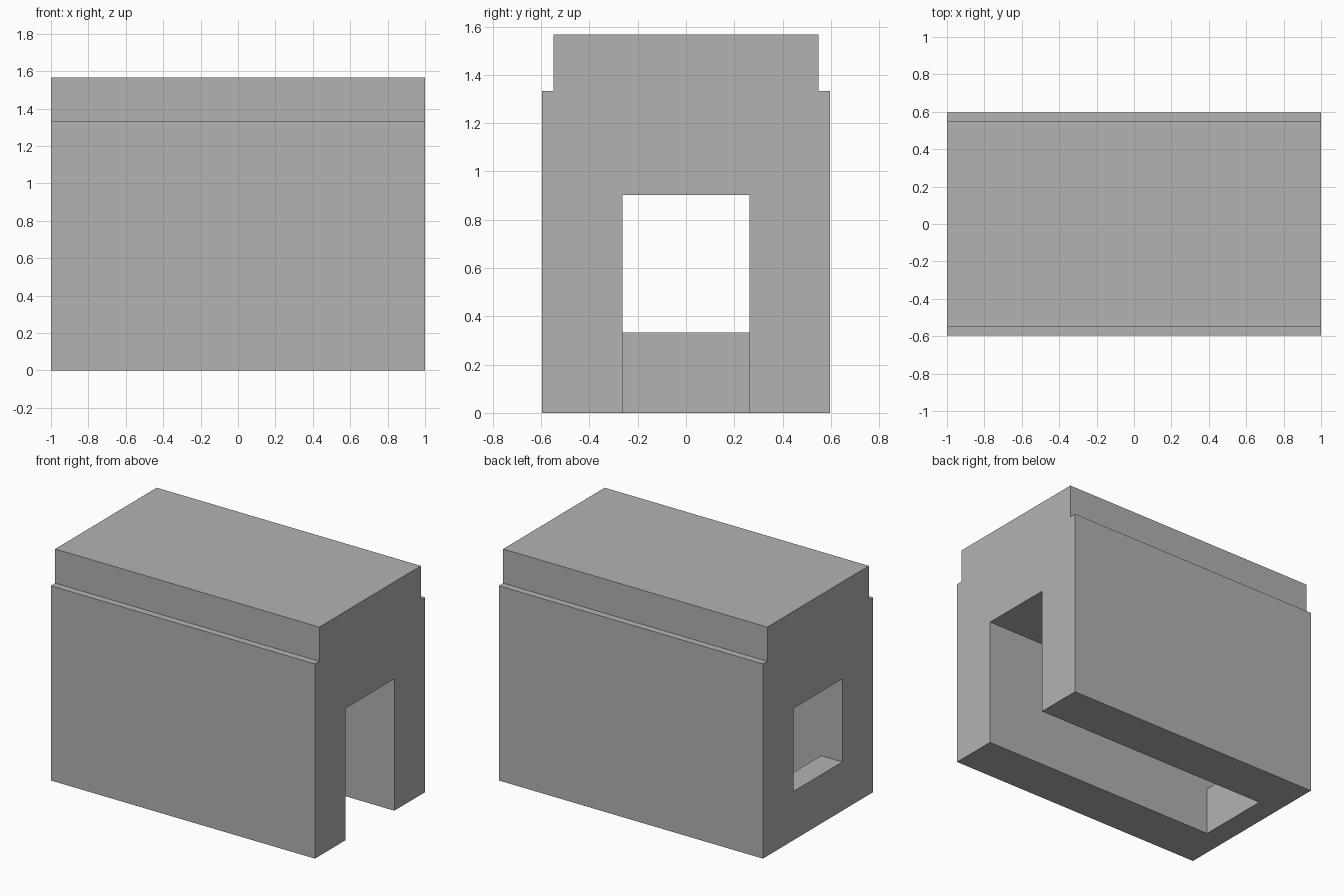
import bpy
import bmesh

cube = bpy.data.objects.get("Cube")
if cube:
    bpy.data.objects.remove(cube, do_unlink=True)

# Single plain grey material
GREY = (0.448, 0.448, 0.448, 1.0)
grey = bpy.data.materials.new("plain_grey")
grey.use_nodes = True
grey.diffuse_color = GREY
grey.node_tree.nodes["Principled BSDF"].inputs["Base Color"].default_value = GREY


def extrude_profile(name, half_profile, x0, x1):
    """Mirror a half outline (y, z) across y = 0 and extrude it along x."""
    outline = half_profile + [(-y, z) for y, z in reversed(half_profile)]
    bm = bmesh.new()
    face = bm.faces.new([bm.verts.new((x0, y, z)) for y, z in outline])
    ext = bmesh.ops.extrude_face_region(bm, geom=[face])
    moved = [v for v in ext["geom"] if isinstance(v, bmesh.types.BMVert)]
    bmesh.ops.translate(bm, verts=moved, vec=(x1 - x0, 0, 0))
    bmesh.ops.recalc_face_normals(bm, faces=bm.faces)
    mesh = bpy.data.meshes.new(name)
    bm.to_mesh(mesh)
    bm.free()
    mesh.materials.append(grey)
    obj = bpy.data.objects.new(name, mesh)
    bpy.context.collection.objects.link(obj)
    return obj


HALF_WIDTH, TOP_HALF, OPENING_HALF = 0.596, 0.549, 0.263
HEIGHT, LEDGE_Z, OPENING_Z, SILL_Z = 1.567, 1.333, 0.902, 0.334

# Body: stepped block with a tunnel open at the bottom
extrude_profile("tunnel_body", [
    (OPENING_HALF, OPENING_Z), (OPENING_HALF, 0), (HALF_WIDTH, 0),
    (HALF_WIDTH, LEDGE_Z), (TOP_HALF, LEDGE_Z), (TOP_HALF, HEIGHT),
][::-1], -1, 1)

# Sill closing the lower part of the tunnel at one end
extrude_profile("end_sill", [(OPENING_HALF, 0), (OPENING_HALF, SILL_Z)], -1, -0.84)
